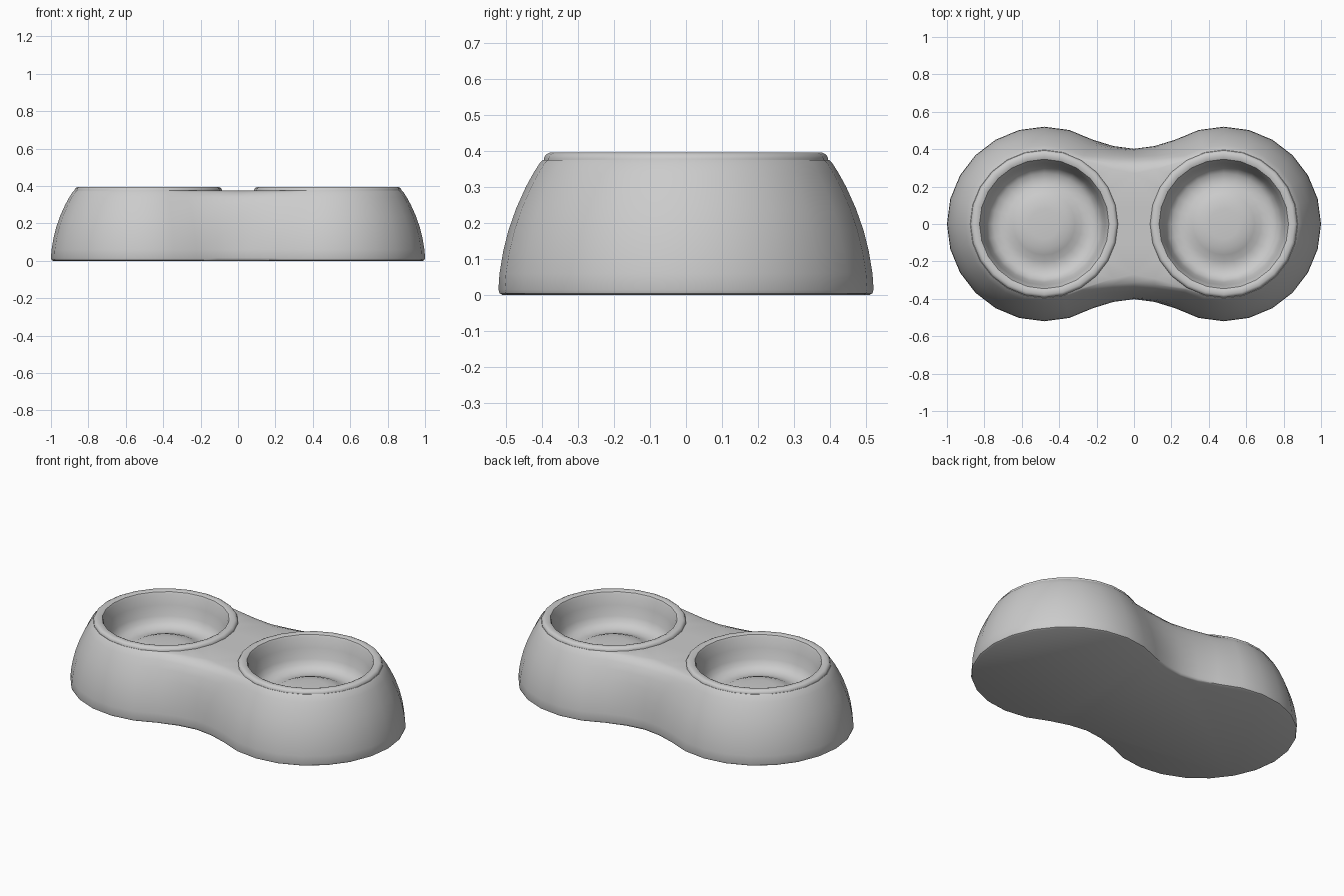
import bpy, bmesh, math

if "Cube" in bpy.data.objects:
    bpy.data.objects.remove(bpy.data.objects["Cube"])

CX = 0.48      # bowl centre offset
SEG = 24       # sides of each round end


def finish(bm, name):
    bmesh.ops.recalc_face_normals(bm, faces=bm.faces)
    me = bpy.data.meshes.new(name)
    bm.to_mesh(me)
    bm.free()
    ob = bpy.data.objects.new(name, me)
    bpy.context.collection.objects.link(ob)
    bpy.ops.object.select_all(action='DESELECT')
    ob.select_set(True)
    bpy.context.view_layer.objects.active = ob
    bpy.ops.object.shade_smooth_by_angle(angle=math.radians(40))
    return ob


def outline(r, w):
    """Figure-eight outline: two round ends joined by a waist of half width w."""
    right = []
    for i in range(-8, 9):
        a = math.radians(15 * i)
        right.append((CX + r * math.cos(a), r * math.sin(a)))
    y_end = right[-1][1]
    y_mid = w + (y_end - w) * 0.3
    half = right + [(0.11, y_mid), (0, w), (-0.11, y_mid)]
    return half + [(-x, -y) for x, y in half]


def bridge(bm, a, b):
    n = len(a)
    for i in range(n):
        j = (i + 1) % n
        bm.faces.new((a[i], a[j], b[j], b[i]))


# Body: lofted outlines (end radius, waist, height)
levels = [(0.508, 0.39, 0.0), (0.517, 0.398, 0.005), (0.52, 0.402, 0.015),
          (0.517, 0.40, 0.06), (0.507, 0.395, 0.12), (0.492, 0.387, 0.18),
          (0.471, 0.375, 0.24), (0.444, 0.358, 0.30), (0.422, 0.338, 0.34),
          (0.406, 0.312, 0.365), (0.396, 0.27, 0.375)]
bm = bmesh.new()
rings = [[bm.verts.new((x, y, z)) for x, y in outline(r, w)] for r, w, z in levels]
for a, b in zip(rings, rings[1:]):
    bridge(bm, a, b)
bm.faces.new(rings[0])

# Top deck with a round opening for each bowl
edges = [bm.edges.get((rings[-1][i], rings[-1][i - 1])) for i in range(len(rings[-1]))]
for s in (-1, 1):
    hole = []
    for i in range(SEG):
        a = 2 * math.pi * i / SEG
        hole.append(bm.verts.new((s * CX + 0.37 * math.cos(a), 0.37 * math.sin(a), 0.375)))
    edges += [bm.edges.new((hole[i - 1], hole[i])) for i in range(SEG)]
bmesh.ops.triangle_fill(bm, edges=edges, use_beauty=True, use_dissolve=False)
finish(bm, "body")

# Bowls: lathed rim, wall, rounded floor and raised centre
profile = [(0.394, 0.365), (0.394, 0.38), (0.388, 0.39), (0.378, 0.395), (0.358, 0.395),
           (0.346, 0.39), (0.34, 0.378), (0.327, 0.32), (0.312, 0.26), (0.298, 0.23),
           (0.272, 0.21), (0.235, 0.203), (0.20, 0.208), (0.165, 0.225),
           (0.13, 0.238), (0.08, 0.243)]
for name, s in (("left_bowl", -1), ("right_bowl", 1)):
    bm = bmesh.new()
    loops = []
    for r, z in profile:
        loops.append([bm.verts.new((s * CX + r * math.cos(2 * math.pi * i / SEG),
                                    r * math.sin(2 * math.pi * i / SEG), z))
                      for i in range(SEG)])
    for a, b in zip(loops, loops[1:]):
        bridge(bm, a, b)
    bm.faces.new(loops[-1])
    ob = finish(bm, name)
    # make the open shell face upward and inward
    if ob.data.polygons[-1].normal.z < 0:
        ob.data.flip_normals()
